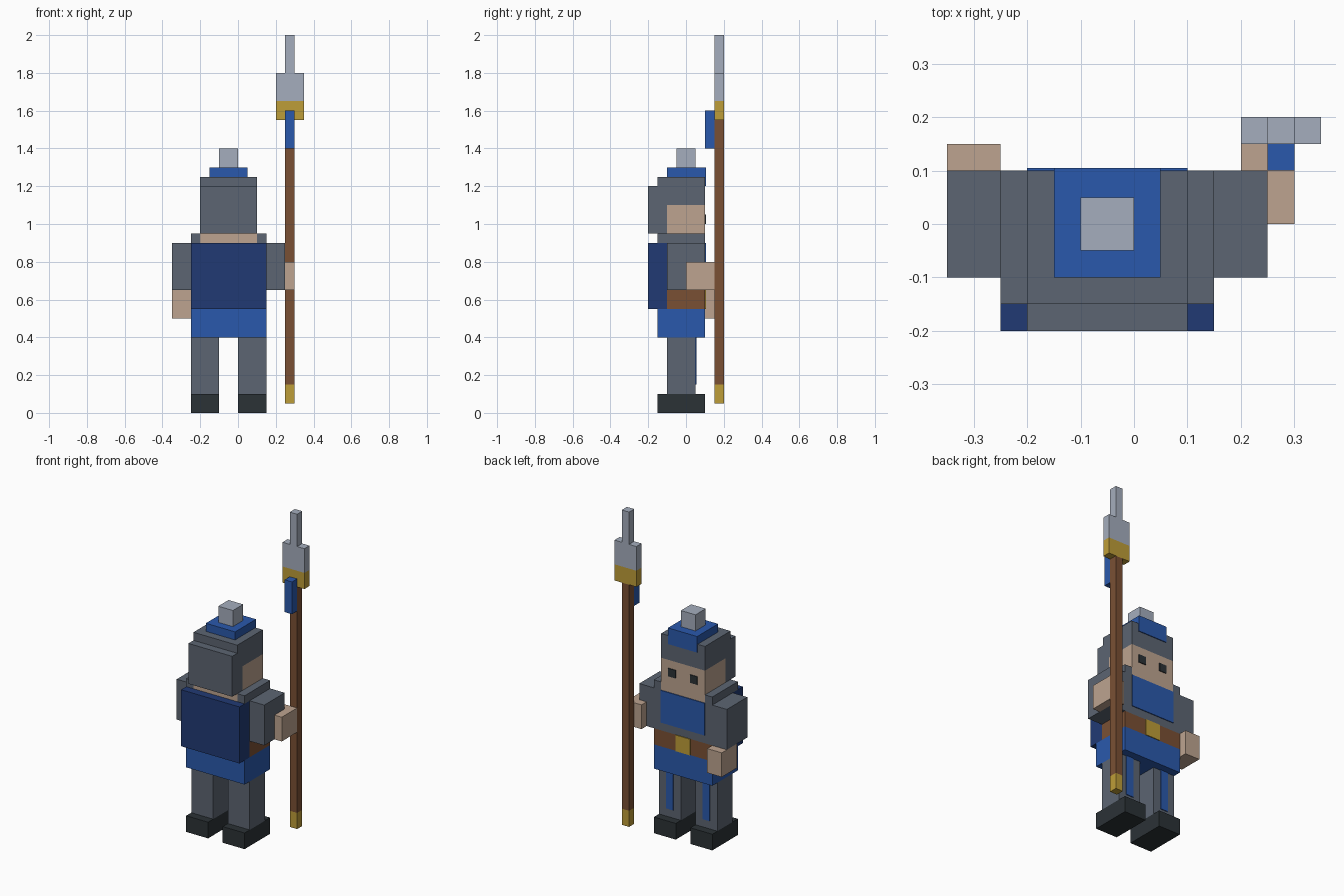
import bpy
import bmesh
from mathutils import Vector

VOXEL = 0.05       # every part sits on this grid
PLATE = 0.1        # thickness of painted plates, in grid cells
CENTRE = -1        # mirror plane of the body, in grid cells

if "Cube" in bpy.data.objects:
    bpy.data.objects.remove(bpy.data.objects["Cube"], do_unlink=True)


def linear(channel):
    c = channel / 255
    return c / 12.92 if c <= 0.04045 else ((c + 0.055) / 1.055) ** 2.4


def material(name, hex_colour):
    colour = [linear(c) for c in bytes.fromhex(hex_colour)] + [1]
    mat = bpy.data.materials.new(name)
    mat.use_nodes = True
    mat.diffuse_color = colour
    shader = mat.node_tree.nodes["Principled BSDF"]
    shader.inputs["Base Color"].default_value = colour
    shader.inputs["Roughness"].default_value = 0.9
    return mat


def box(name, mat, xs, ys, zs):
    """Box spanning three grid ranges."""
    low, high = (Vector(p) * VOXEL for p in zip(xs, ys, zs))
    bm = bmesh.new()
    bmesh.ops.create_cube(bm, size=1)
    bmesh.ops.scale(bm, vec=high - low, verts=bm.verts)
    mesh = bpy.data.meshes.new(name)
    bm.to_mesh(mesh)
    bm.free()
    mesh.materials.append(mat)
    obj = bpy.data.objects.new(name, mesh)
    obj.location = (low + high) / 2
    bpy.context.collection.objects.link(obj)
    return obj


def pair(name, mat, xs, ys, zs):
    """Box and its mirror image across the body's centre plane."""
    box("left_" + name, mat, xs, ys, zs)
    mirrored = [2 * CENTRE - x for x in reversed(xs)]
    box("right_" + name, mat, mirrored, ys, zs)


def plate(y):
    """Thin range standing on a face at y."""
    return (y, y + PLATE)


steel = material("dark steel", "5C6572")
silver = material("silver", "A5AEBD")
blue = material("royal blue", "2A59AC")
navy = material("navy cape", "213A74")
skin = material("skin", "BDA490")
leather = material("brown leather", "7A5034")
gold = material("gold", "BE9D38")
black = material("black boots", "2B3236")

# Legs
pair("boot", black, (0, 3), (-3, 2), (0, 2))
pair("leg", steel, (0, 3), (-2, 1), (2, 8))
pair("leg_stripe", blue, (1, 2), plate(1), (3, 8))

# Body
body = (-5, 3)
depth = (-2, 2)
box("skirt", blue, body, (-3, 2), (8, 11))
box("belt", leather, body, depth, (11, 13))
box("buckle", gold, (-2, 0), plate(2), (11, 13))
box("torso", steel, body, depth, (13, 18))
box("tabard", blue, (-4, 2), plate(2), (14, 18))
box("cape", navy, body, (-4, -2), (11, 18))
pair("shoulder", steel, (2, 3), (-3, 2), (18, 19))

# Arms: one hangs down, the other grips the spear
pair("arm", steel, (3, 5), depth, (13, 18))
box("right_hand", skin, (-7, -5), (0, 3), (10, 13))
box("left_hand", skin, (5, 6), (0, 3), (13, 16))
box("left_fingers", skin, (4, 5), (2, 3), (13, 16))

# Head
skull = (-4, 2)
box("face", skin, skull, depth, (18, 22))
box("neck_back", skin, skull, (-3, -2), (18, 19))
pair("eye", black, (0, 1), plate(2), (20, 21))

# Helmet
box("helmet_crown", steel, skull, (-3, 2), (22, 25))
box("helmet_neck_guard", steel, skull, (-4, -2), (19, 24))
box("helmet_cap", blue, (-3, 1), depth, (25, 26))
box("helmet_badge", blue, (-3, 1), plate(2), (24, 26))
box("helmet_knob", silver, (-2, 0), (-1, 1), (26, 28))

# Spear
thin, wide, rod = (5, 6), (4, 7), (3, 4)
box("spear_foot", gold, thin, rod, (1, 3))
box("spear_shaft", leather, thin, rod, (3, 31))
box("spear_collar", gold, wide, rod, (31, 33))
box("spear_blade", silver, wide, rod, (33, 36))
box("spear_tip", silver, thin, rod, (36, 40))
box("spear_ribbon", blue, thin, (2, 3), (28, 32))
